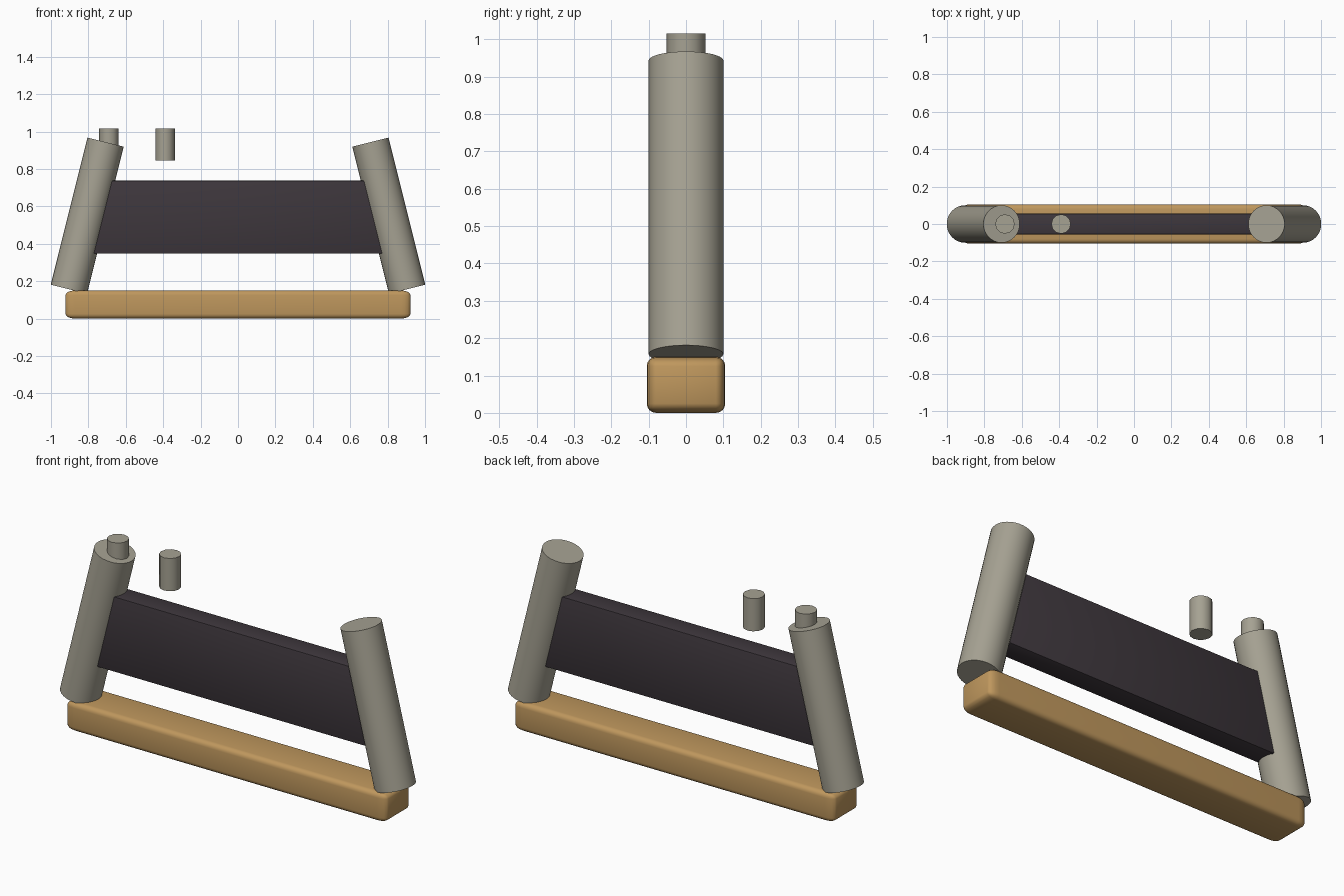
import bpy, bmesh, math
from mathutils import Matrix

cube = bpy.data.objects.get("Cube")
if cube:
    bpy.data.objects.remove(cube, do_unlink=True)


def material(name, rgb):
    m = bpy.data.materials.new(name)
    m.use_nodes = True
    m.diffuse_color = (*rgb, 1)
    bsdf = next(n for n in m.node_tree.nodes if n.type == 'BSDF_PRINCIPLED')
    bsdf.inputs["Base Color"].default_value = (*rgb, 1)
    return m


stone = material("warm grey", (0.38, 0.36, 0.29))
wood = material("golden wood", (0.52, 0.31, 0.11))
cloth = material("dark plum", (0.048, 0.038, 0.046))


def finish(name, bm, mat, angle=40):
    mesh = bpy.data.meshes.new(name)
    bm.to_mesh(mesh)
    bm.free()
    mesh.materials.append(mat)
    ob = bpy.data.objects.new(name, mesh)
    bpy.context.collection.objects.link(ob)
    bpy.ops.object.select_all(action='DESELECT')
    ob.select_set(True)
    bpy.context.view_layer.objects.active = ob
    bpy.ops.object.shade_smooth_by_angle(angle=math.radians(angle))
    return ob


def cylinder(name, x, z, radius, length, sides, tilt=0):
    bm = bmesh.new()
    bmesh.ops.create_cone(bm, cap_ends=True, segments=sides, radius1=radius, radius2=radius, depth=length)
    bm.transform(Matrix.Translation((x, 0, z)) @ Matrix.Rotation(tilt, 4, 'Y'))
    return finish(name, bm, stone)


def rounded_box(name, size, z, bevel, segments, mat, stretch=1):
    # The bevel is stretched along x together with the box
    bm = bmesh.new()
    bmesh.ops.create_cube(bm, size=1)
    bm.transform(Matrix.Diagonal((size[0] / stretch, size[1], size[2], 1)))
    bmesh.ops.bevel(bm, geom=bm.edges[:], offset=bevel, segments=segments,
                    profile=0.5, affect='EDGES', clamp_overlap=True)
    bm.transform(Matrix.Translation((0, 0, z)) @ Matrix.Diagonal((stretch, 1, 1, 1)))
    return finish(name, bm, mat)


# Wooden base bar
rounded_box("base", (1.845, 0.21, 0.15), 0.075, 0.025, 4, wood, stretch=2)

# Panel spanning the posts
rounded_box("panel", (1.545, 0.11, 0.39), 0.542, 0.004, 2, cloth)

# Leaning posts
for side, sign in (("left", 1), ("right", -1)):
    cylinder(side + "_post", sign * 0.806, 0.55, 0.1, 0.81, 32, -sign * math.radians(14))

# Small pegs
for name, x in (("post_peg", -0.69), ("floating_peg", -0.39)):
    cylinder(name, x, 0.93, 0.052, 0.17, 12)
